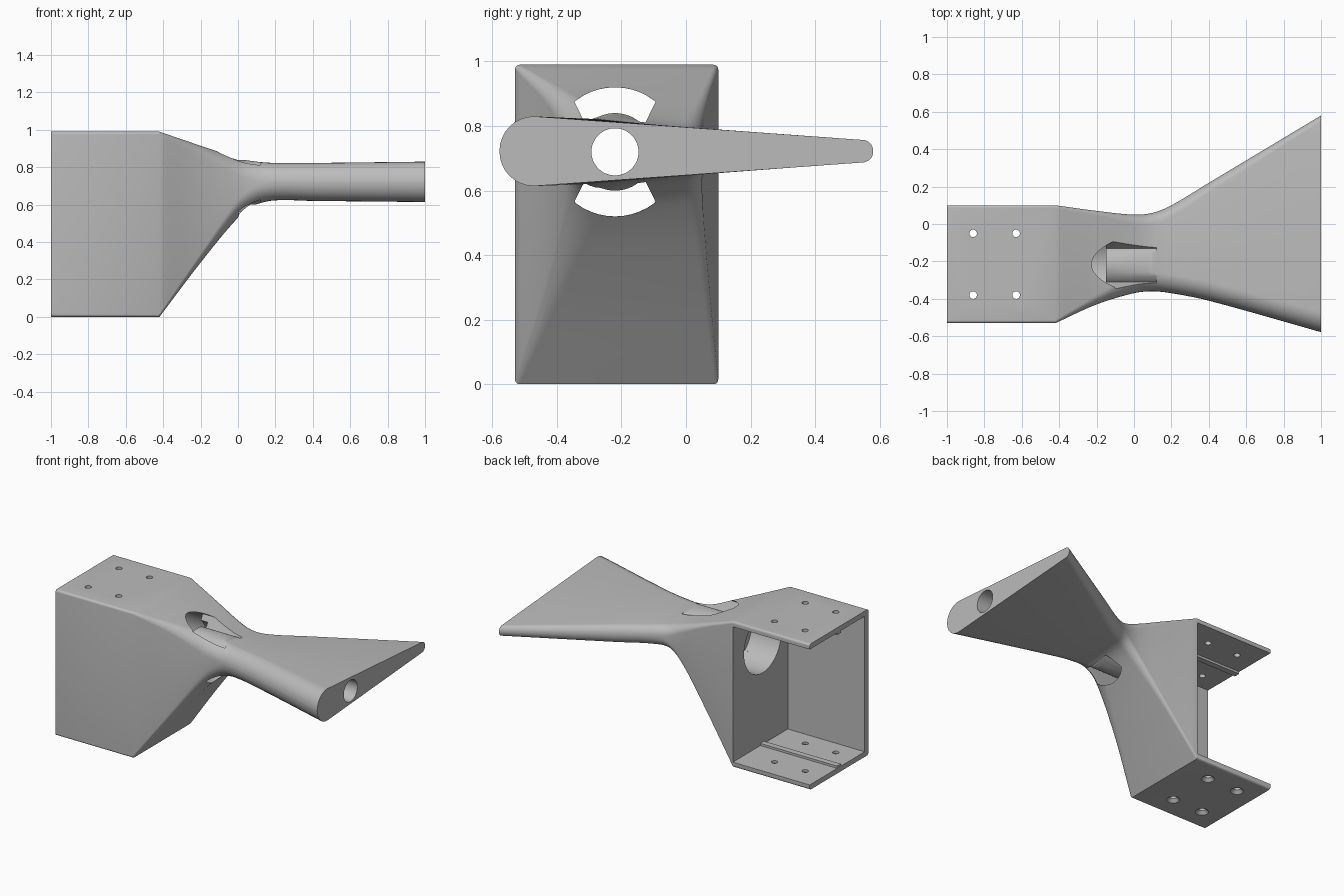
import bpy, bmesh
from math import sin, cos, pi, radians
from mathutils import Matrix

cube = bpy.data.objects.get("Cube")
if cube:
    bpy.data.objects.remove(cube)

AXIS_Y, AXIS_Z = -0.22, 0.72     # line of the bore
BOX_END = -0.42                  # where the box meets the neck

grey = bpy.data.materials.new("light grey")
grey.use_nodes = True
grey.diffuse_color = (0.5, 0.5, 0.5, 1)
grey.node_tree.nodes["Principled BSDF"].inputs["Base Color"].default_value = (0.5, 0.5, 0.5, 1)


def make_object(name, bm):
    bmesh.ops.recalc_face_normals(bm, faces=bm.faces)
    mesh = bpy.data.meshes.new(name)
    bm.to_mesh(mesh)
    bm.free()
    mesh.materials.append(grey)
    obj = bpy.data.objects.new(name, mesh)
    bpy.context.collection.objects.link(obj)
    return obj


def loft(name, rings):
    """Skin a list of equal-length point rings and cap both ends."""
    bm = bmesh.new()
    rows = [[bm.verts.new(p) for p in ring] for ring in rings]
    n = len(rows[0])
    for a, b in zip(rows, rows[1:]):
        for i in range(n):
            j = (i + 1) % n
            bm.faces.new((a[i], a[j], b[j], b[i]))
    bm.faces.new(rows[0])
    bm.faces.new(rows[-1])
    return make_object(name, bm)


def block(name, low, high):
    bm = bmesh.new()
    bmesh.ops.create_cube(bm, size=1)
    for v in bm.verts:
        v.co = [l + (c + 0.5) * (h - l) for c, l, h in zip(v.co, low, high)]
    return make_object(name, bm)


def rod(name, start, end, r1, r2, axis):
    """Cylinder or cone between two positions along X or Z."""
    bm = bmesh.new()
    bmesh.ops.create_cone(bm, cap_ends=True, segments=48, radius1=r1, radius2=r2,
                          depth=(end - start).length)
    turn = Matrix.Rotation(pi / 2, 4, "Y") if axis == "X" else Matrix()
    if axis == "Z" and end.z < start.z:
        turn = Matrix.Rotation(pi, 4, "X")
    bm.transform(Matrix.Translation((start + end) / 2) @ turn)
    return make_object(name, bm)


def cut(target, cutter, operation="DIFFERENCE"):
    cutter.hide_render = True
    mod = target.modifiers.new("cut", "BOOLEAN")
    mod.operation = operation
    mod.solver = "EXACT"
    mod.object = cutter
    bpy.context.view_layer.objects.active = target
    bpy.ops.object.modifier_apply(modifier=mod.name)
    bpy.data.objects.remove(cutter)


def section(x, y0, y1, ft, fb, bt, bb, rf, rb):
    """Rounded four-cornered section: front/back y, corner heights, corner radii."""
    corners = ((y0 + rf, ft - rf, rf, pi), (y1 - rb, bt - rb, rb, pi / 2),
               (y1 - rb, bb + rb, rb, 0), (y0 + rf, fb + rf, rf, -pi / 2))
    steps = 8
    return [(x, cy + r * cos(a0 - pi / 2 * k / steps), cz + r * sin(a0 - pi / 2 * k / steps))
            for cy, cz, r, a0 in corners for k in range(steps + 1)]


def smooth_stations(rows, steps=6):
    """Hermite interpolation of every section value along x."""
    def slope(i, c):
        a, b = rows[max(i - 1, 0)], rows[min(i + 1, len(rows) - 1)]
        return (b[c] - a[c]) / (b[0] - a[0])
    out = []
    for i in range(len(rows) - 1):
        p, q = rows[i], rows[i + 1]
        h = q[0] - p[0]
        for k in range(steps):
            t = k / steps
            w = t * t * (3 - 2 * t)
            out.append([p[0] + h * t] + [
                p[c] * (1 - w) + q[c] * w + h * t * (1 - t) *
                ((1 - t) * slope(i, c) - t * slope(i + 1, c)) for c in range(1, len(p))])
    return out + [rows[-1]]


# Box, neck and flared blade as one skin
# x, front y, back y, front top/bottom, back top/bottom, front/back radius
stations = [
    (BOX_END, -0.53, 0.10, 0.99, 0.0, 0.99, 0.0, 0.015, 0.015),
    (-0.2, -0.43, 0.07, 0.915, 0.29, 0.905, 0.30, 0.05, 0.025),
    (0.0, -0.37, 0.05, 0.85, 0.53, 0.83, 0.55, 0.095, 0.05),
    (0.1, -0.36, 0.06, 0.83, 0.60, 0.80, 0.635, 0.1, 0.065),
    (0.2, -0.37, 0.10, 0.823, 0.623, 0.787, 0.653, 0.098, 0.064),
    (0.4, -0.41, 0.22, 0.823, 0.62, 0.78, 0.66, 0.1, 0.058),
    (1.0, -0.578, 0.58, 0.83, 0.614, 0.757, 0.687, 0.107, 0.034),
]
rings = [section(*s) for s in smooth_stations(stations)]
rings.insert(0, section(-1, *stations[0][1:]))
bracket = loft("blade_bracket", rings)

# Hollow of the box, open at the back and the left end
cut(bracket, block("box_hollow", (-1.2, -0.49, 0.035), (BOX_END - 0.002, 0.4, 0.955)))

# Stepped round pocket behind the wall and the long bore
from mathutils import Vector
for name, end, radius in (("pocket", -0.2, 0.2), ("pocket_step", -0.15, 0.16), ("bore", 1.2, 0.073)):
    cut(bracket, rod(name, Vector((-0.6, AXIS_Y, AXIS_Z)), Vector((end, AXIS_Y, AXIS_Z)),
                     radius, radius, "X"))

# Arched slots above and below the inner tube
for side in (1, -1):
    outer = [(0.2, radians(a)) for a in range(-39, 40, 3)]
    inner = [(0.12, radians(a)) for a in range(48, -49, -4)]
    profile = [(AXIS_Y + r * sin(a), AXIS_Z + side * r * cos(a)) for r, a in outer + inner]
    cut(bracket, loft("arched_slot", [[(x, y, z) for y, z in profile] for x in (-0.25, 0.12)]))

# Low ribs along the inside of both plates
for low, high in ((0.02, 0.05), (0.94, 0.97)):
    cut(bracket, block("plate_rib", (-0.999, -0.235, low), (BOX_END + 0.01, -0.195, high)), "UNION")

# Countersunk screw holes in both plates
for x in (-0.86, -0.63):
    for y in (-0.05, -0.38):
        cut(bracket, rod("screw_hole", Vector((x, y, -0.1)), Vector((x, y, 1.1)), 0.02, 0.02, "Z"))
        for face, way in ((0.99, -1), (0.0, 1)):
            cut(bracket, rod("countersink", Vector((x, y, face - way * 0.005)),
                             Vector((x, y, face + way * 0.02)), 0.045, 0.02, "Z"))

# Smooth skin with sharp edges kept
bpy.ops.object.select_all(action="DESELECT")
bracket.select_set(True)
bpy.context.view_layer.objects.active = bracket
bpy.ops.object.shade_smooth_by_angle(angle=radians(30))
